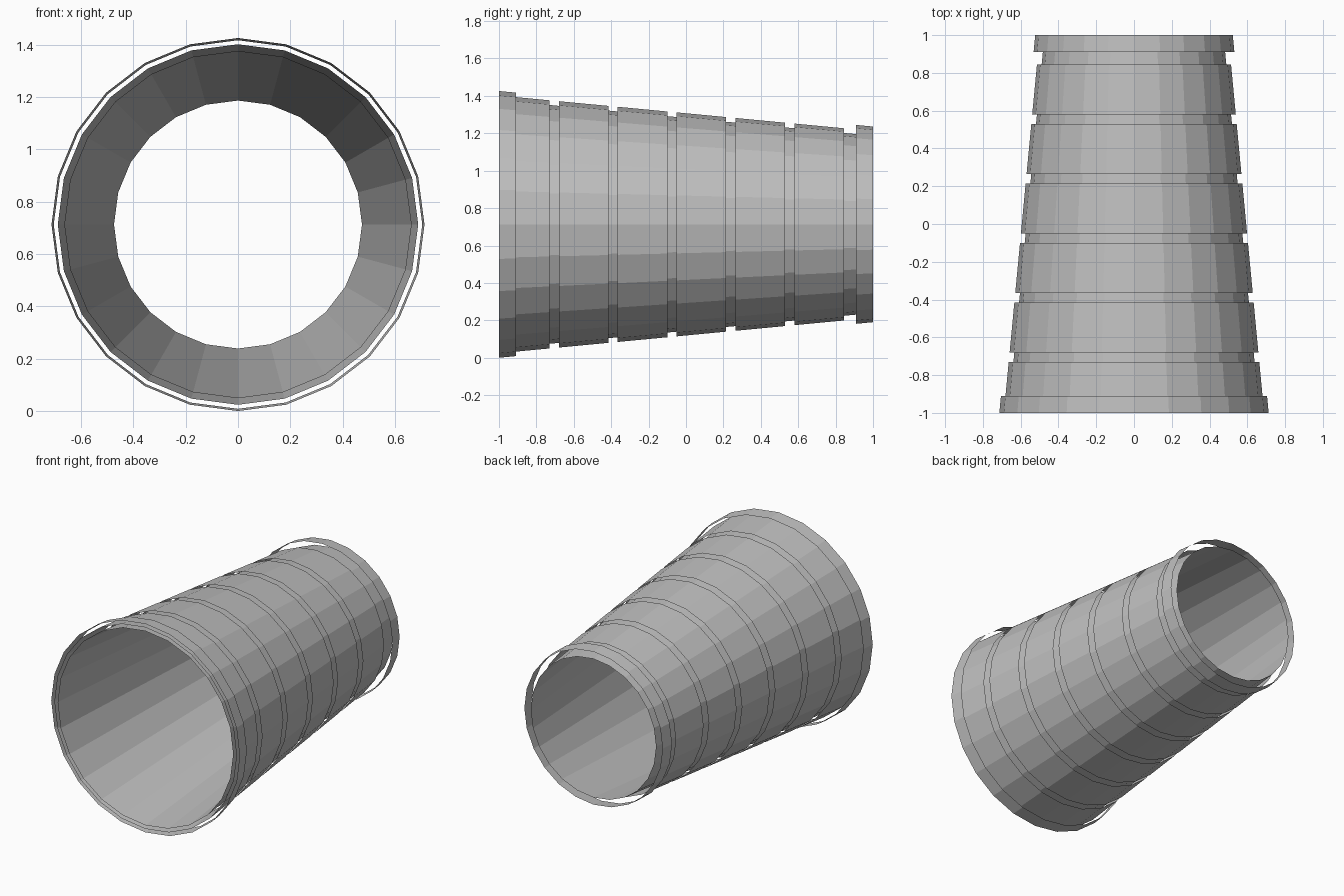
import bpy, bmesh, math
from mathutils import Matrix

cube = bpy.data.objects.get("Cube")
if cube:
    bpy.data.objects.remove(cube, do_unlink=True)

SIDES = 24
AXIS_Z = 0.713
TAPER = 0.095    # radius lost per unit of length

grey = bpy.data.materials.new("plain grey")
grey.use_nodes = True
colour = (0.52, 0.52, 0.52, 1)
grey.diffuse_color = colour
grey.node_tree.nodes["Principled BSDF"].inputs["Base Color"].default_value = colour


def shell(name, y0, y1, mid_radius):
    """Open tapered sleeve along y; mid_radius is the cone's radius at y = 0."""
    bm = bmesh.new()
    place = Matrix.Translation((0, (y0 + y1) / 2, AXIS_Z)) @ Matrix.Rotation(-math.pi / 2, 4, 'X')
    bmesh.ops.create_cone(bm, cap_ends=False, segments=SIDES, depth=y1 - y0,
                          radius1=mid_radius - TAPER * y0,
                          radius2=mid_radius - TAPER * y1, matrix=place)
    # Point the faces away from the axis
    for face in bm.faces:
        face.normal_update()
        c = face.calc_center_median()
        if face.normal.x * c.x + face.normal.z * (c.z - AXIS_Z) < 0:
            face.normal_flip()
    mesh = bpy.data.meshes.new(name)
    bm.to_mesh(mesh)
    bm.free()
    mesh.materials.append(grey)
    obj = bpy.data.objects.new(name, mesh)
    bpy.context.collection.objects.link(obj)


# Continuous inner tube
shell("inner_tube", -1, 1, 0.569)

# Outer sleeves with narrow gaps between them
PITCH, GAP = 0.315, 0.05
first_end = -0.73
shell("sleeve_1", -1, first_end, 0.594)
for i in range(5):
    start = first_end + GAP + i * PITCH
    shell(f"sleeve_{i + 2}", start, start + PITCH - GAP, 0.594)

# Loose end rings
shell("front_ring", -1, -0.91, 0.618)
shell("back_ring", 0.91, 1, 0.618)
